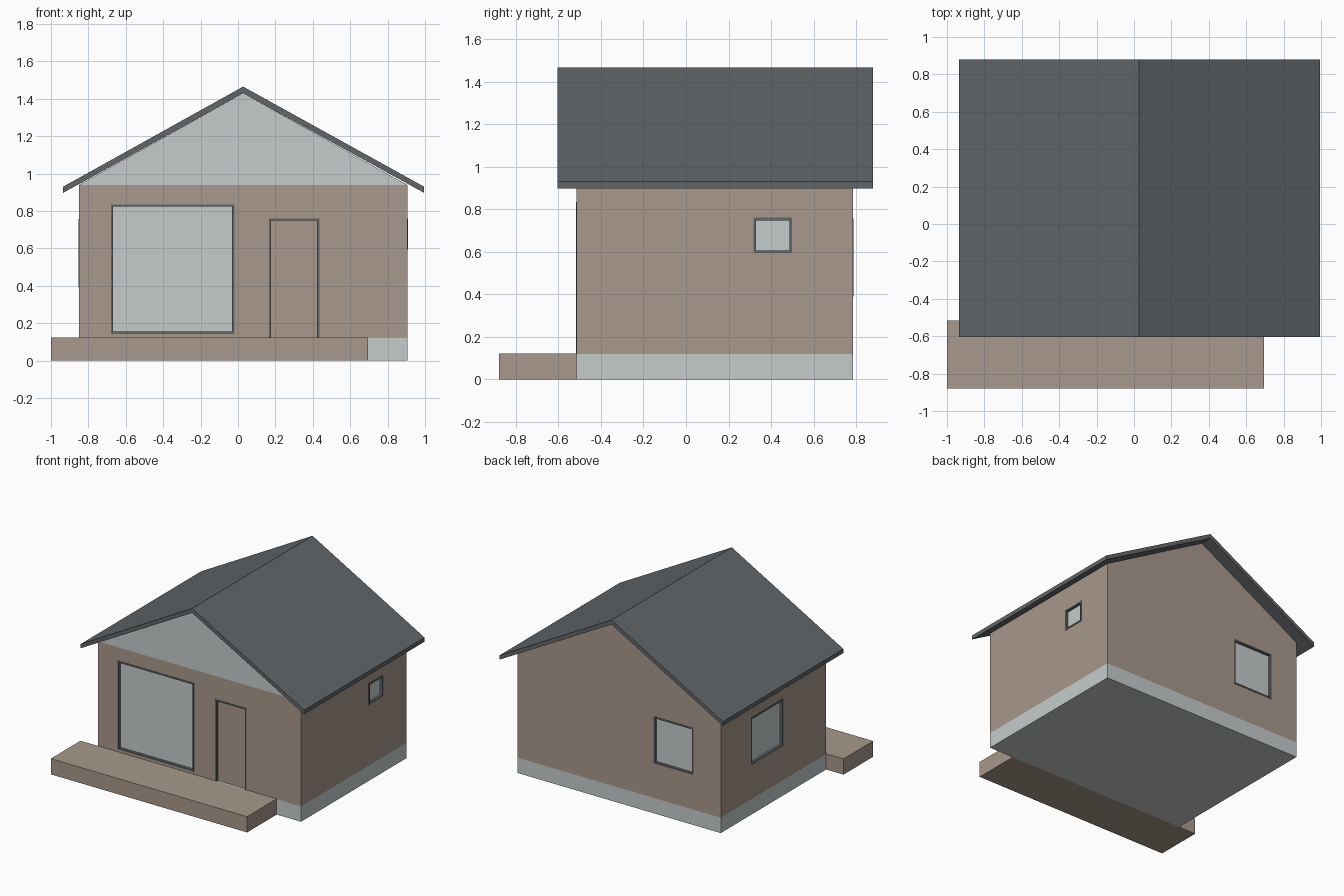
import bpy, bmesh, math
from mathutils import Matrix

if "Cube" in bpy.data.objects:
    bpy.data.objects.remove(bpy.data.objects["Cube"])


def material(name, r, g, b):
    m = bpy.data.materials.new(name)
    lin = [((c / 255 + 0.055) / 1.055) ** 2.4 for c in (r, g, b)]
    m.diffuse_color = (*lin, 1)
    m.use_nodes = True
    m.node_tree.nodes["Principled BSDF"].inputs["Base Color"].default_value = m.diffuse_color
    return m


TAN = material("tan wall", 168, 153, 140)
LIGHT = material("pale grey", 197, 203, 203)
DARK = material("slate grey", 98, 102, 105)

X0, X1, Y0, Y1 = -0.85, 0.905, -0.515, 0.785   # wall outline
BASE, EAVE, RIDGE = 0.12, 0.94, 1.43           # wall heights
MID = (X0 + X1) / 2


def finish(name, bm, *mats):
    bmesh.ops.recalc_face_normals(bm, faces=bm.faces)
    me = bpy.data.meshes.new(name)
    bm.to_mesh(me)
    bm.free()
    for m in mats:
        me.materials.append(m)
    ob = bpy.data.objects.new(name, me)
    bpy.context.collection.objects.link(ob)
    return ob


def add_box(bm, x0, x1, y0, y1, z0, z1):
    mat = Matrix.Translation(((x0 + x1) / 2, (y0 + y1) / 2, (z0 + z1) / 2)) \
        @ Matrix.Diagonal((x1 - x0, y1 - y0, z1 - z0, 1))
    bmesh.ops.create_cube(bm, size=1, matrix=mat)


def box(name, mat, *dims):
    bm = bmesh.new()
    add_box(bm, *dims)
    return finish(name, bm, mat)


def prism(profile, y0, y1):
    """Extrude an x-z profile along y."""
    bm = bmesh.new()
    face = bm.faces.new([bm.verts.new((x, y0, z)) for x, z in profile])
    ext = bmesh.ops.extrude_face_region(bm, geom=[face])["geom"]
    verts = [v for v in ext if isinstance(v, bmesh.types.BMVert)]
    bmesh.ops.translate(bm, verts=verts, vec=(0, y1 - y0, 0))
    return bm


# Foundation and front deck
box("foundation", LIGHT, X0, X1, Y0, Y1, 0, BASE)
box("front_deck", TAN, -1, 0.695, -0.88, Y0, 0, 0.123)

# Walls with gables; the front gable is pale
bm = prism([(X0, BASE), (X1, BASE), (X1, EAVE), (MID, RIDGE), (X0, EAVE)], Y0, Y1)
bmesh.ops.bisect_plane(bm, geom=bm.verts[:] + bm.edges[:] + bm.faces[:],
                       plane_co=(0, 0, EAVE), plane_no=(0, 0, 1))
bm.normal_update()
for f in bm.faces:
    c = f.calc_center_median()
    if c.z > EAVE + 0.01 and c.y < Y0 + 0.01:
        f.material_index = 1
walls = finish("walls", bm, TAN, LIGHT)

# Roof: bent slab with vertical eave ends
L, R = -0.935, 0.995
prof = [(L, 0.897), (MID, RIDGE), (R, 0.897), (R, 0.93), (MID, 1.465), (L, 0.93)]
finish("roof", prism(prof, -0.605, 0.88), DARK)


# Recessed openings: local x along the wall, local -y outwards
def opening(name, side, u0, u1, z0, z1, pane_mat, sill=True):
    pos, turn = side
    mat = Matrix.Translation(pos) @ Matrix.Rotation(math.radians(turn), 4, 'Z')
    w, deep = 0.012, 0.025
    cutter = box("cutter", TAN, u0, u1, -0.1, deep, z0 if sill else z0 - 0.02, z1)
    cutter.data.transform(mat)
    cutter.hide_render = True
    mod = walls.modifiers.new("cut", 'BOOLEAN')
    mod.operation, mod.solver, mod.object = 'DIFFERENCE', 'EXACT', cutter
    bpy.context.view_layer.objects.active = walls
    bpy.ops.object.modifier_apply(modifier=mod.name)
    bpy.data.objects.remove(cutter)

    bm = bmesh.new()
    add_box(bm, u0, u0 + w, -0.003, deep, z0, z1)
    add_box(bm, u1 - w, u1, -0.003, deep, z0, z1)
    add_box(bm, u0 + w, u1 - w, -0.003, deep, z1 - w, z1)
    if sill:
        add_box(bm, u0 + w, u1 - w, -0.003, deep, z0, z0 + w)
    bm.transform(mat)
    finish(name + "_frame", bm, DARK)
    low = z0 + w if sill else z0
    pane = box(name + "_panel", pane_mat, u0 + w, u1 - w, deep - 0.007, deep, low, z1 - w)
    pane.data.transform(mat)


FRONT, BACK = ((0, Y0, 0), 0), ((0, Y1, 0), 180)
RIGHT, LEFT = ((X1, 0, 0), 90), ((X0, 0, 0), -90)
opening("front_window", FRONT, -0.68, -0.02, 0.143, 0.835, LIGHT)
opening("front_door", FRONT, 0.165, 0.435, BASE, 0.76, TAN, sill=False)
opening("right_window", RIGHT, 0.317, 0.498, 0.595, 0.76, LIGHT)
opening("back_window", BACK, 0.27, 0.616, 0.39, 0.757, LIGHT)
opening("left_window", LEFT, -0.415, -0.015, 0.39, 0.757, LIGHT)
